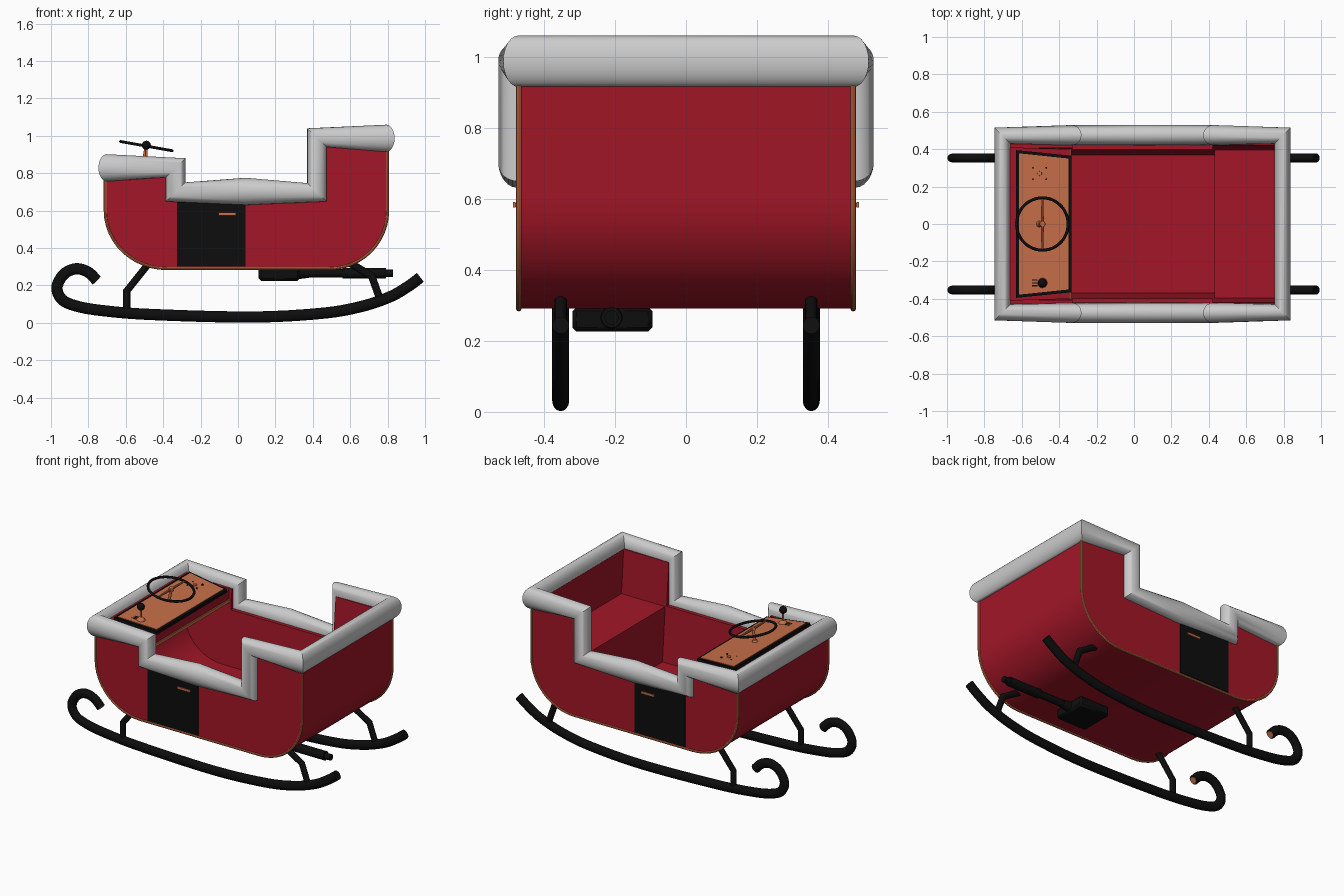
import bpy, bmesh, math
from mathutils import Vector, Matrix

if "Cube" in bpy.data.objects:
    bpy.data.objects.remove(bpy.data.objects["Cube"])


def material(name, rgb):
    m = bpy.data.materials.new(name)
    m.diffuse_color = (*rgb, 1)
    m.use_nodes = True
    m.node_tree.nodes["Principled BSDF"].inputs["Base Color"].default_value = m.diffuse_color
    return m


RED = material("red_paint", (0.36, 0.008, 0.02))
COPPER = material("copper", (0.58, 0.16, 0.065))
BLACK = material("black", (0.004, 0.004, 0.004))


def finish(name, bm, mat=None, angle=35):
    bmesh.ops.recalc_face_normals(bm, faces=bm.faces)
    me = bpy.data.meshes.new(name)
    bm.to_mesh(me)
    bm.free()
    ob = bpy.data.objects.new(name, me)
    bpy.context.collection.objects.link(ob)
    if mat:
        me.materials.append(mat)
    bpy.ops.object.select_all(action='DESELECT')
    ob.select_set(True)
    bpy.context.view_layer.objects.active = ob
    bpy.ops.object.shade_smooth_by_angle(angle=math.radians(angle))
    return ob


def prism(name, pts, y0, y1, mat):
    """Extrude an x-z outline in y; y0 and y1 are functions of (x, z) or numbers."""
    bm = bmesh.new()
    rings = []
    for y in (y0, y1):
        rings.append([bm.verts.new((x, y(x, z) if callable(y) else y, z)) for x, z in pts])
    n = len(pts)
    for r in rings:
        bm.faces.new(r)
    for i in range(n):
        j = (i + 1) % n
        bm.faces.new((rings[0][i], rings[0][j], rings[1][j], rings[1][i]))
    return finish(name, bm, mat)


def box(name, x, y, z, mat):
    return prism(name, [(x[0], z[0]), (x[1], z[0]), (x[1], z[1]), (x[0], z[1])], y[0], y[1], mat)


def loft(name, sections, mat=None, closed=False, n=20):
    """Skin elliptical sections given as (centre, half axis a, half axis b)."""
    bm = bmesh.new()
    rings = []
    for c, a, b in sections:
        rings.append([bm.verts.new(Vector(c) + Vector(a) * math.cos(t) + Vector(b) * math.sin(t))
                      for t in (2 * math.pi * i / n for i in range(n))])
    m = len(rings)
    for k in range(m if closed else m - 1):
        p, q = rings[k], rings[(k + 1) % m]
        for i in range(n):
            j = (i + 1) % n
            bm.faces.new((p[i], p[j], q[j], q[i]))
    if not closed:
        bm.faces.new(rings[0])
        bm.faces.new(rings[-1])
    return finish(name, bm, mat)


def sweep(name, pts, y, ha, hb, mat, n=16):
    """Sweep an ellipse along an x-z path: ha in the plane, hb across it."""
    secs = []
    for i, p in enumerate(pts):
        p = Vector(p)
        d0 = (p - Vector(pts[i - 1])).normalized() if i else None
        d1 = (Vector(pts[i + 1]) - p).normalized() if i < len(pts) - 1 else None
        t = ((d0 or d1) + (d1 or d0)).normalized()
        k = ha / max(t.dot(d0 or d1), 0.5)
        secs.append(((p.x, y, p.y), (-t.y * k, 0, t.x * k), (0, hb, 0)))
    return loft(name, secs, mat, n=n)


def smooth_path(p, steps=6):
    p = [Vector(v) for v in p]
    q = [2 * p[0] - p[1]] + p + [2 * p[-1] - p[-2]]
    out = []
    for i in range(1, len(q) - 2):
        a, b, c, d = q[i - 1:i + 3]
        for k in range(steps):
            t = k / steps
            out.append(0.5 * (2 * b + (c - a) * t + (2 * a - 5 * b + 4 * c - d) * t * t
                              + (3 * b - a - 3 * c + d) * t ** 3))
    return out + [p[-1]]


def rod(name, p, q, r1, r2, mat, n=16):
    p, q = Vector(p), Vector(q)
    rot = (q - p).to_track_quat('Z', 'Y').to_matrix().to_4x4()
    bm = bmesh.new()
    bmesh.ops.create_cone(bm, cap_ends=True, segments=n, radius1=r1, radius2=r2, depth=(q - p).length,
                          matrix=Matrix.Translation((p + q) / 2) @ rot)
    return finish(name, bm, mat)


def ball(name, c, r, mat):
    bm = bmesh.new()
    bmesh.ops.create_uvsphere(bm, u_segments=16, v_segments=10, radius=r, matrix=Matrix.Translation(c))
    return finish(name, bm, mat)


def u_outline(inset, front_top, rear_top, steps=12):
    """Side outline of the hull from front top, under the floor, to rear top."""
    pts = [(-0.71 + inset, front_top)]
    for cx, a0, r in ((-0.38, math.pi, 0.33), (0.49, 1.5 * math.pi, 0.31)):
        for i in range(steps + 1):
            t = a0 + i / steps * math.pi / 2
            pts.append((cx + (r - inset) * math.cos(t), 0.60 + (0.31 - inset) * math.sin(t)))
    return pts + [(0.80 - inset, rear_top)]


# Hull: curved shell and stepped side panels
outer = u_outline(0, 0.83, 0.98)
prism("hull_shell", outer + u_outline(0.05, 0.83, 0.98)[::-1], -0.44, 0.44, RED)
steps_top = [(0.42, 0.98), (0.42, 0.70), (-0.33, 0.70), (-0.33, 0.83)]
for s, side in ((-1, "right"), (1, "left")):
    prism(f"{side}_side_panel", outer + steps_top, s * 0.473,
          lambda x, z: s * (0.365 + 0.08 * (z - 0.3)), RED)
    sweep(f"{side}_copper_edge", u_outline(0, 0.80, 0.95), s * 0.471, 0.008, 0.008, COPPER, 8)
    # Door and handle
    box(f"{side}_door", (-0.326, 0.041), (s * 0.46, s * 0.478), (0.30, 0.67), BLACK)
    box(f"{side}_door_handle", (-0.105, -0.01), (s * 0.481, s * 0.487), (0.575, 0.59), COPPER)
    for hx in (-0.10, -0.025):
        box(f"{side}_handle_mount", (hx, hx + 0.01), (s * 0.47, s * 0.484), (0.577, 0.588), COPPER)

# Padded rim: one closed mitred loop, x, z, in-plane half axis
rim = [(-0.333, 0.829, 0.052, 0.051), (-0.333, 0.70, 0.052, 0.051), (0.04, 0.703, 0, 0.0725),
       (0.422, 0.698, -0.052, 0.049), (0.422, 0.99, -0.052, 0.050)]
secs = []
for s in (-1, 1):
    half = [((-0.703, s * 0.472, 0.829), (0, 0, 0.0725), (-0.043, s * 0.043, 0))]
    half += [((x, s * 0.475, z), (ax, 0, az), (0, s * 0.054, 0)) for x, z, ax, az in rim]
    half += [((0.794, s * 0.472, 0.987), (0, 0, 0.0725), (0.043, s * 0.043, 0))]
    secs += half if s < 0 else half[::-1]
loft("padded_rim", secs, closed=True, n=24)

# Seat
prism("seat", [(0.43, 0.32), (0.50, 0.32), (0.66, 0.40), (0.755, 0.55), (0.755, 0.695), (0.43, 0.695)],
      -0.405, 0.405, RED)


# Dashboard: tapered tilted panels
def dash(name, x0, x1, w0, w1, lo, hi, mat):
    z = lambda x: 0.86 - 0.09 * (x + 0.485)
    wy = lambda x: w0 + (w1 - w0) * (x - x0) / (x1 - x0)
    pts = [(x0, z(x0) + lo), (x1, z(x1) + lo), (x1, z(x1) + hi), (x0, z(x0) + hi)]
    return prism(name, pts, lambda x, _: -wy(x), lambda x, _: wy(x), mat)


dash("dashboard_frame", -0.632, -0.335, 0.395, 0.365, -0.02, 0, BLACK)
dash("dashboard_top", -0.615, -0.35, 0.378, 0.35, -0.01, 0.003, COPPER)
dash("dashboard_body", -0.67, -0.345, 0.41, 0.40, -0.08, -0.02, RED)
dash("dashboard_lower_trim", -0.62, -0.338, 0.41, 0.40, -0.10, -0.08, COPPER)

# Steering wheel on a tilted column
hub = Vector((-0.49, 0, 0.945))
axis = Vector((0.178, 0, 1)).normalized()
bpy.ops.mesh.primitive_torus_add(major_radius=0.14, minor_radius=0.008, major_segments=48, minor_segments=10,
                                 location=hub, rotation=(0, math.atan(0.178), 0))
wheel = bpy.context.object
wheel.name = "steering_wheel"
wheel.data.materials.append(BLACK)
bpy.ops.object.shade_smooth_by_angle(angle=math.radians(40))
rod("steering_column", hub - axis * 0.10, hub, 0.009, 0.009, COPPER)
rod("column_base", hub - axis * 0.095, hub - axis * 0.07, 0.024, 0.012, COPPER)
rod("wheel_hub", hub - axis * 0.008, hub + axis * 0.01, 0.018, 0.014, COPPER)
for s in (-1, 1):
    rod("wheel_spoke", hub, hub + Vector((0, s * 0.138, 0)), 0.009, 0.005, COPPER, 10)

# Lever with slots and dome base
ball("lever_base", (-0.49, -0.315, 0.855), 0.028, COPPER)
rod("lever_stick", (-0.49, -0.315, 0.86), (-0.49, -0.315, 0.95), 0.006, 0.006, COPPER)
ball("lever_knob", (-0.49, -0.315, 0.95), 0.024, BLACK)
for y in (-0.33, -0.315, -0.30):
    box("lever_slot", (-0.545, -0.515), (y - 0.003, y + 0.003), (0.855, 0.869), BLACK)

# Gauge and switches
rod("gauge", (-0.505, 0.27, 0.85), (-0.505, 0.27, 0.872), 0.014, 0.012, COPPER)
for dx, dy in ((-0.035, -0.03), (-0.035, 0.03), (0.035, -0.03), (0.035, 0.03)):
    rod("switch", (-0.505 + dx, 0.27 + dy, 0.85), (-0.505 + dx, 0.27 + dy, 0.870), 0.005, 0.005, BLACK, 8)

# Runners with curled tips and bent struts
runner = smooth_path([(-0.755, 0.227), (-0.803, 0.272), (-0.867, 0.289), (-0.931, 0.260), (-0.968, 0.190),
                      (-0.942, 0.126), (-0.872, 0.092), (-0.738, 0.067), (-0.47, 0.045), (0.064, 0.031),
                      (0.438, 0.050), (0.65, 0.085), (0.81, 0.138), (0.91, 0.195), (0.975, 0.243)])
for s, side in ((-1, "right"), (1, "left")):
    y = s * 0.353
    sweep(f"{side}_runner", runner, y, 0.030, 0.024, BLACK)
    tip = Vector((-0.755, y, 0.227))
    d = Vector((0.045, 0, -0.045)).normalized()
    rod(f"{side}_runner_tip_cap", tip - d * 0.005, tip + d * 0.003, 0.021, 0.021, COPPER)
    sweep(f"{side}_front_strut", [(-0.475, 0.32), (-0.595, 0.17), (-0.595, 0.06)], y, 0.019, 0.017, BLACK)
    sweep(f"{side}_rear_strut", [(0.59, 0.325), (0.715, 0.25), (0.765, 0.11)], y, 0.020, 0.017, BLACK)

# Exhaust: silencer box, pipe and tip
ex = -0.21
silencer = box("silencer", (0.11, 0.33), (-0.32, -0.095), (0.225, 0.295), BLACK)
bev = silencer.modifiers.new("bevel", 'BEVEL')
bev.width, bev.segments = 0.012, 1
for name, x0, x1, r0, r1 in (("silencer_cone", 0.32, 0.38, 0.032, 0.024), ("exhaust_pipe", 0.36, 0.57, 0.022, 0.022),
                             ("exhaust_sleeve", 0.56, 0.79, 0.029, 0.029), ("exhaust_tip", 0.78, 0.83, 0.02, 0.02)):
    rod(name, (x0, ex, 0.265), (x1, ex, 0.265), r0, r1, BLACK)
